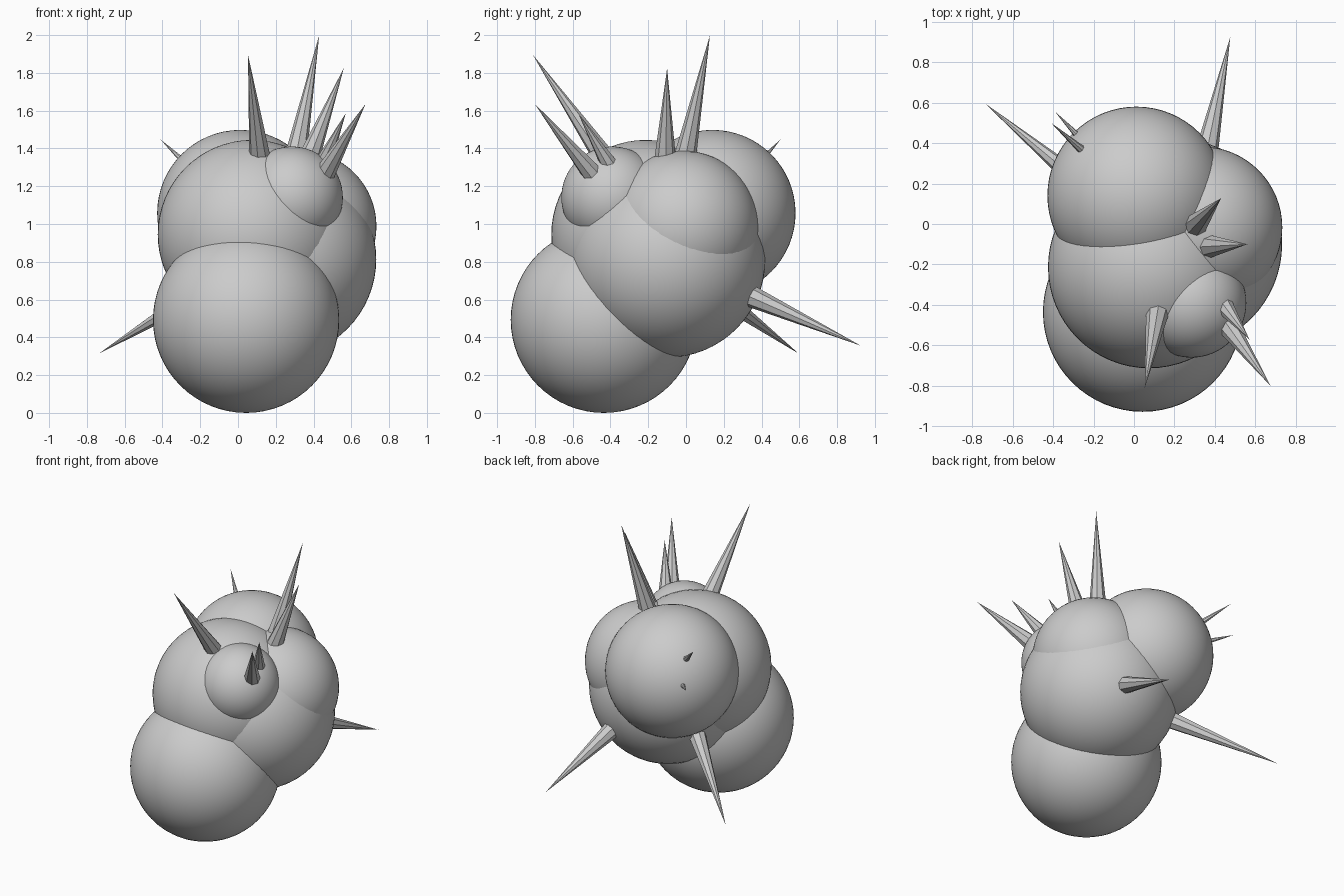
import bpy
from mathutils import Vector

if "Cube" in bpy.data.objects:
    bpy.data.objects.remove(bpy.data.objects["Cube"])


def ball(name, centre, radius):
    bpy.ops.mesh.primitive_uv_sphere_add(segments=64, ring_count=32, radius=radius, location=centre)
    bpy.context.object.name = name
    bpy.ops.object.shade_smooth()


def spike(name, base, tip, radius=0.06, sink=0.04):
    base, tip = Vector(base), Vector(tip)
    axis = (tip - base).normalized()
    base -= axis * sink
    bpy.ops.mesh.primitive_cone_add(vertices=8, radius1=radius, radius2=0,
                                    depth=(tip - base).length, location=(base + tip) / 2)
    obj = bpy.context.object
    obj.name = name
    obj.rotation_euler = axis.to_track_quat('Z', 'Y').to_euler()
    bpy.ops.object.shade_smooth_by_angle()


# Overlapping round lobes
ball("lower_front_lobe", (0.043, -0.435, 0.493), 0.493)
ball("upper_back_lobe", (0.012, 0.14, 1.058), 0.44)
ball("middle_lobe", (0.075, -0.213, 0.945), 0.50)
ball("right_lobe", (0.212, -0.10, 0.813), 0.52)
ball("upper_right_lobe", (0.333, -0.017, 0.988), 0.40)
ball("small_front_lobe", (0.285, -0.39, 1.14), 0.27)

# Thorns on top and front
spike("front_left_spike", (0.115, -0.44, 1.36), (0.053, -0.81, 1.895))
spike("front_right_spike", (0.455, -0.49, 1.26), (0.675, -0.80, 1.635))
spike("front_inner_spike", (0.45, -0.41, 1.32), (0.57, -0.57, 1.585), 0.05)
spike("tall_top_spike", (0.31, 0.0, 1.38), (0.43, 0.127, 2.0))
spike("right_top_spike", (0.38, -0.11, 1.36), (0.56, -0.10, 1.825))

# Thorns low at the back
spike("back_right_spike", (0.36, 0.36, 0.61), (0.476, 0.925, 0.356))
spike("back_left_spike", (-0.2, 0.15, 0.64), (-0.735, 0.595, 0.315))

# Short thorn tips poking out of the back lobe
spike("back_upper_tip", (0.0, 0.14, 1.06), (-0.41, 0.50, 1.447))
spike("back_lower_tip", (0.0, 0.14, 1.06), (-0.39, 0.555, 1.18))
